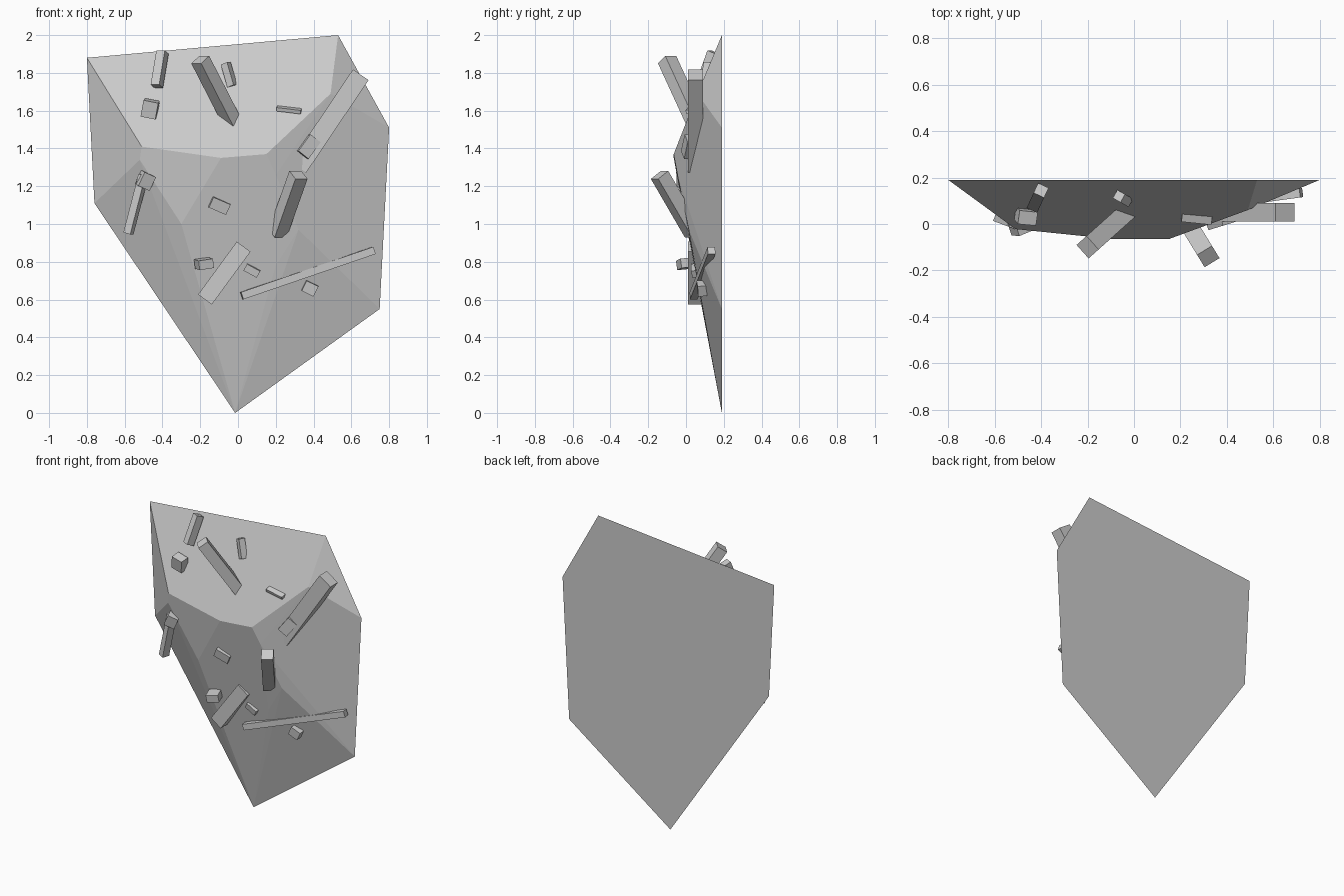
import bpy, bmesh
from mathutils import Vector, Matrix, Euler

cube = bpy.data.objects.get("Cube")
if cube:
    bpy.data.objects.remove(cube, do_unlink=True)

grey = bpy.data.materials.new("stone grey")
grey.use_nodes = True
colour = (0.6, 0.6, 0.6, 1)
grey.diffuse_color = colour
bsdf = grey.node_tree.nodes["Principled BSDF"]
bsdf.inputs["Base Color"].default_value = colour


def finish(bm, name):
    bmesh.ops.recalc_face_normals(bm, faces=bm.faces)
    mesh = bpy.data.meshes.new(name)
    bm.to_mesh(mesh)
    bm.free()
    mesh.materials.append(grey)
    obj = bpy.data.objects.new(name, mesh)
    bpy.context.collection.objects.link(obj)
    return obj


def block(name, matrix, size):
    bm = bmesh.new()
    bmesh.ops.create_cube(bm, size=1, matrix=matrix @ Matrix.Diagonal((*size, 1)))
    return finish(bm, name)


def beam(name, start, end, width, depth):
    """Square-ended bar: width is horizontal, depth is across it."""
    start, end = Vector(start), Vector(end)
    axis = (end - start).normalized()
    side = Vector((0, 0, 1)).cross(axis).normalized()
    turn = Matrix((side, axis.cross(side), axis)).transposed().to_4x4()
    place = Matrix.Translation((start + end) / 2) @ turn
    return block(name, place, (width, depth, (end - start).length))


def chip(name, centre, size, turn):
    place = Matrix.Translation(centre) @ Euler(turn).to_matrix().to_4x4()
    return block(name, place, size)


# Faceted slab: flat back outline plus the raised front corners
BACK = 0.19
outline = [(-0.80, 1.88), (0.53, 2), (0.80, 1.51), (0.75, 0.55), (-0.015, 0), (-0.76, 1.11)]
raised = [(-0.51, -0.022, 1.41), (-0.52, -0.012, 1.34), (-0.09, -0.065, 1.35),
          (0.15, -0.065, 1.37), (0.20, -0.045, 1.26), (0.49, 0.06, 1.69),
          (0.52, 0.075, 1.60), (0.32, 0.015, 0.97), (0.20, 0.045, 0.78),
          (-0.30, 0, 1.0)]
bm = bmesh.new()
for p in [(x, BACK, z) for x, z in outline] + raised:
    bm.verts.new(p)
bmesh.ops.convex_hull(bm, input=bm.verts)
bmesh.ops.dissolve_limit(bm, angle_limit=0.02, verts=bm.verts, edges=bm.edges)
finish(bm, "rock_slab")

# Long bars leaning out of the slab
beam("upper_bar", (-0.20, -0.10, 1.87), (-0.01, 0.07, 1.50), 0.078, 0.07)
beam("right_bar", (0.65, 0.05, 1.79), (0.32, 0.05, 1.30), 0.08, 0.10)
beam("middle_bar", (0.32, -0.14, 1.26), (0.21, 0.04, 0.95), 0.075, 0.075)
beam("long_stick", (0.72, 0.135, 0.86), (0.02, 0.04, 0.62), 0.04, 0.04)
beam("left_stick", (-0.50, 0, 1.26), (-0.58, 0.03, 0.95), 0.05, 0.04)
beam("lower_plank", (-0.175, 0.05, 0.60), (0.03, 0.05, 0.88), 0.08, 0.09)
beam("upper_left_stick", (-0.40, 0.145, 1.91), (-0.43, 0.08, 1.73), 0.05, 0.05)
beam("upper_short_stick", (-0.065, 0.12, 1.85), (-0.03, 0.10, 1.73), 0.04, 0.04)

# Small chips scattered over the front
chip("left_chip", (-0.49, -0.01, 1.23), (0.07, 0.06, 0.08), (0.2, 0.4, 0.4))
chip("upper_left_chip", (-0.465, 0.035, 1.61), (0.08, 0.06, 0.09), (0.2, 0.2, -0.1))
chip("flat_chip", (0.27, 0.025, 1.605), (0.13, 0.04, 0.02), (0.3, 0.12, -0.1))
chip("right_chip", (0.37, 0.02, 1.41), (0.07, 0.06, 0.11), (0, 0.65, 0.3))
chip("centre_chip", (-0.10, -0.01, 1.10), (0.10, 0.06, 0.06), (0.2, 0.4, 0.2))
chip("lower_left_chip", (-0.18, 0, 0.79), (0.08, 0.08, 0.05), (0.1, -0.15, 0.3))
chip("lower_centre_chip", (0.075, 0.05, 0.755), (0.08, 0.04, 0.04), (0.2, 0.5, 0))
chip("lower_right_chip", (0.38, 0.09, 0.66), (0.07, 0.06, 0.06), (0.1, 0.45, 0.1))
